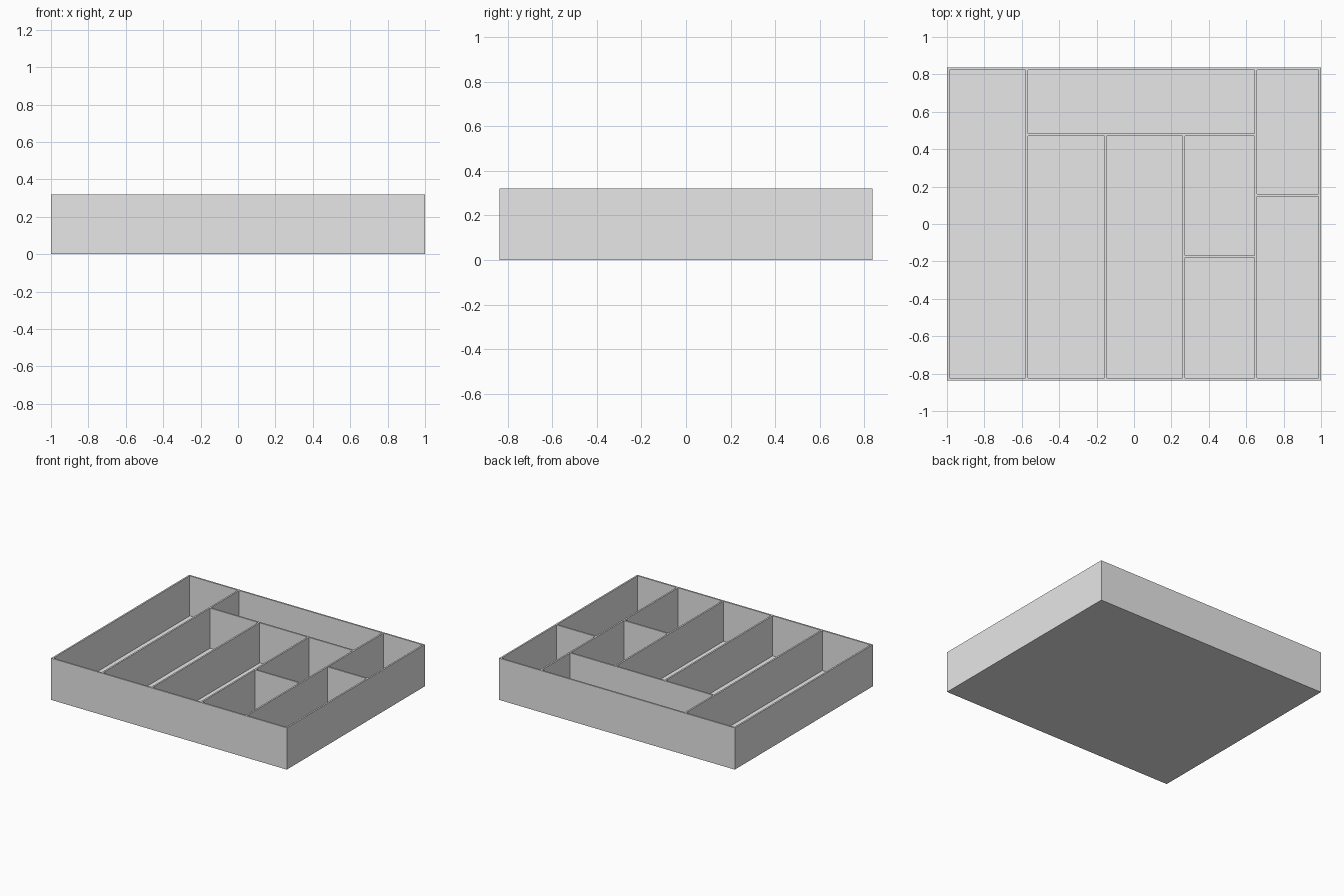
import bpy
import bmesh

cube = bpy.data.objects.get("Cube")
if cube:
    bpy.data.objects.remove(cube, do_unlink=True)

grey = bpy.data.materials.new("light grey plastic")
grey.use_nodes = True
colour = (0.8, 0.8, 0.8, 1.0)
grey.diffuse_color = colour
grey.node_tree.nodes["Principled BSDF"].inputs["Base Color"].default_value = colour

HALF_X, HALF_Y, HEIGHT = 1.0, 0.837, 0.32
WALL = 0.0125
IN_X, IN_Y = HALF_X - WALL, HALF_Y - WALL

# Centre lines of the dividers
LEFT, MID_LEFT, MID_RIGHT, RIGHT = -0.573, -0.152, 0.266, 0.651
BACK, RIGHT_CROSS, INNER_CROSS = 0.477, 0.154, -0.174


def corner_verts(bm, x, y, z):
    """Four corners of a horizontal rectangle, counter-clockwise from above."""
    return [bm.verts.new((sx * x, sy * y, z))
            for sx, sy in ((-1, -1), (1, -1), (1, 1), (-1, 1))]


def finish(name, bm):
    mesh = bpy.data.meshes.new(name)
    bmesh.ops.recalc_face_normals(bm, faces=bm.faces)
    bm.to_mesh(mesh)
    bm.free()
    mesh.materials.append(grey)
    obj = bpy.data.objects.new(name, mesh)
    bpy.context.collection.objects.link(obj)


def divider(name, x0, x1, y0, y1):
    """Upright panel from the tray floor to the rim."""
    bm = bmesh.new()
    bmesh.ops.create_cube(bm, size=1)
    for v in bm.verts:
        v.co.x = x1 if v.co.x > 0 else x0
        v.co.y = y1 if v.co.y > 0 else y0
        v.co.z = HEIGHT if v.co.z > 0 else WALL
    finish(name, bm)


def long_divider(name, x, y0, y1):
    divider(name, x - WALL / 2, x + WALL / 2, y0, y1)


def cross_divider(name, y, x0, x1):
    divider(name, x0 + WALL / 2, x1 - WALL / 2, y - WALL / 2, y + WALL / 2)


# Open tray: outer shell, rim, inner walls and floor
bm = bmesh.new()
rings = [corner_verts(bm, HALF_X, HALF_Y, 0),
         corner_verts(bm, HALF_X, HALF_Y, HEIGHT),
         corner_verts(bm, IN_X, IN_Y, HEIGHT),
         corner_verts(bm, IN_X, IN_Y, WALL)]
for low, high in zip(rings, rings[1:]):
    for i in range(4):
        j = (i + 1) % 4
        bm.faces.new((low[i], low[j], high[j], high[i]))
bm.faces.new(rings[0][::-1])
bm.faces.new(rings[-1])
finish("tray", bm)

# Dividers running front to back
long_divider("left_divider", LEFT, -IN_Y, IN_Y)
long_divider("right_divider", RIGHT, -IN_Y, IN_Y)
long_divider("middle_left_divider", MID_LEFT, -IN_Y, BACK - WALL / 2)
long_divider("middle_right_divider", MID_RIGHT, -IN_Y, BACK - WALL / 2)

# Dividers running side to side
cross_divider("back_cross_divider", BACK, LEFT, RIGHT)
cross_divider("inner_cross_divider", INNER_CROSS, MID_RIGHT, RIGHT)
cross_divider("side_cross_divider", RIGHT_CROSS, RIGHT, IN_X + WALL / 2)
